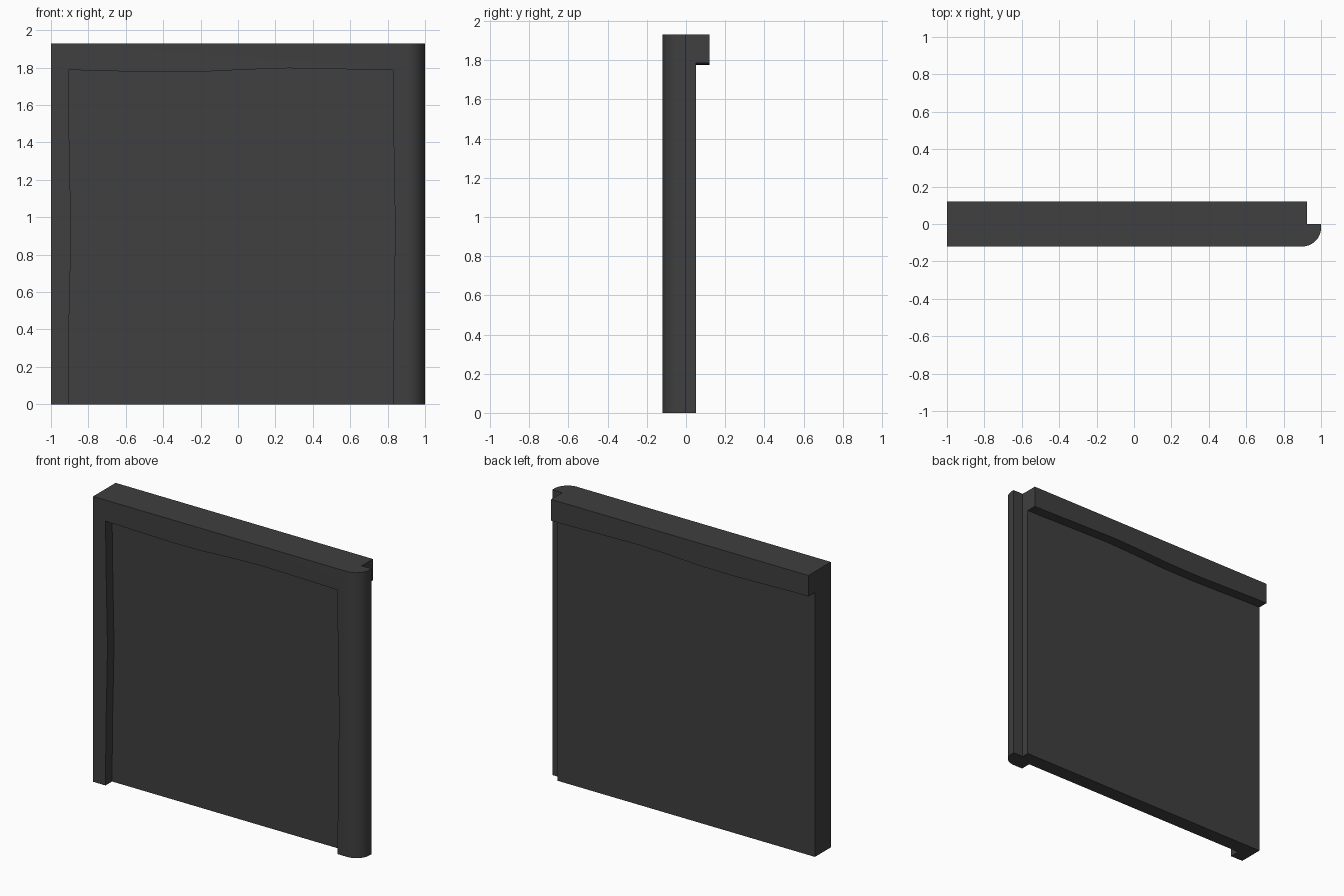
import bpy, bmesh, math
from mathutils import Vector

if "Cube" in bpy.data.objects:
    bpy.data.objects.remove(bpy.data.objects["Cube"])


def prism(name, outline, direction):
    """Solid made by sweeping a closed outline of 3D points along a vector."""
    bm = bmesh.new()
    face = bm.faces.new([bm.verts.new(p) for p in outline])
    ext = bmesh.ops.extrude_face_region(bm, geom=[face])
    verts = [g for g in ext["geom"] if isinstance(g, bmesh.types.BMVert)]
    bmesh.ops.translate(bm, verts=verts, vec=Vector(direction))
    bmesh.ops.recalc_face_normals(bm, faces=bm.faces)
    mesh = bpy.data.meshes.new(name)
    bm.to_mesh(mesh)
    bm.free()
    obj = bpy.data.objects.new(name, mesh)
    bpy.context.collection.objects.link(obj)
    return obj


def cut(target, cutter):
    mod = target.modifiers.new("cut", "BOOLEAN")
    mod.operation = "DIFFERENCE"
    mod.solver = "EXACT"
    mod.object = cutter
    cutter.hide_render = True
    bpy.context.view_layer.objects.active = target
    bpy.ops.object.modifier_apply(modifier=mod.name)
    bpy.data.objects.remove(cutter, do_unlink=True)


HEIGHT, FRONT, BACK = 1.93, -0.12, 0.12
R = 0.1

# Slab plan: rounded front right corner, notched back right corner
arc = [(1 - R + R * math.sin(t), FRONT + R - R * math.cos(t))
       for t in (math.pi / 2 * i / 10 for i in range(11))]
plan = [(-1, FRONT)] + arc + [(1, 0), (0.925, 0), (0.925, BACK), (-1, BACK)]
panel = prism("framed_wall_panel", [(x, y, 0) for x, y in plan], (0, 0, HEIGHT))

# Gently wavy inner edges of the frame
top_wave = [(-0.907, 1.788), (-0.7, 1.782), (-0.42, 1.776), (-0.2, 1.778),
            (0.05, 1.79), (0.27, 1.797), (0.55, 1.792), (0.829, 1.786)]
left_wave = [(-0.907, -0.1), (-0.907, 0.1), (-0.902, 0.5), (-0.896, 0.75),
             (-0.893, 0.95), (-0.898, 1.2), (-0.904, 1.5)]
right_wave = [(0.829, 1.6), (0.834, 1.3), (0.84, 0.95), (0.837, 0.7),
              (0.831, 0.35), (0.829, -0.1)]

# Front recess, open at the bottom
recess = left_wave + top_wave + right_wave
cut(panel, prism("recess_cutter", [(x, -0.2, z) for x, z in recess], (0, 0.15, 0)))

# Back cut that leaves the overhanging header with a wavy underside
under = [(-1.1, -0.1), (-1.1, 1.788)] + top_wave + [(1.1, 1.786), (1.1, -0.1)]
cut(panel, prism("header_cutter", [(x, 0.05, z) for x, z in under], (0, 0.15, 0)))

# Dark finish
mat = bpy.data.materials.new("dark_grey")
mat.diffuse_color = (0.05, 0.05, 0.05, 1)
mat.use_nodes = True
mat.node_tree.nodes["Principled BSDF"].inputs["Base Color"].default_value = mat.diffuse_color
panel.data.materials.clear()
panel.data.materials.append(mat)

bpy.ops.object.select_all(action="DESELECT")
panel.select_set(True)
bpy.context.view_layer.objects.active = panel
bpy.ops.object.shade_smooth_by_angle(angle=math.radians(30))
